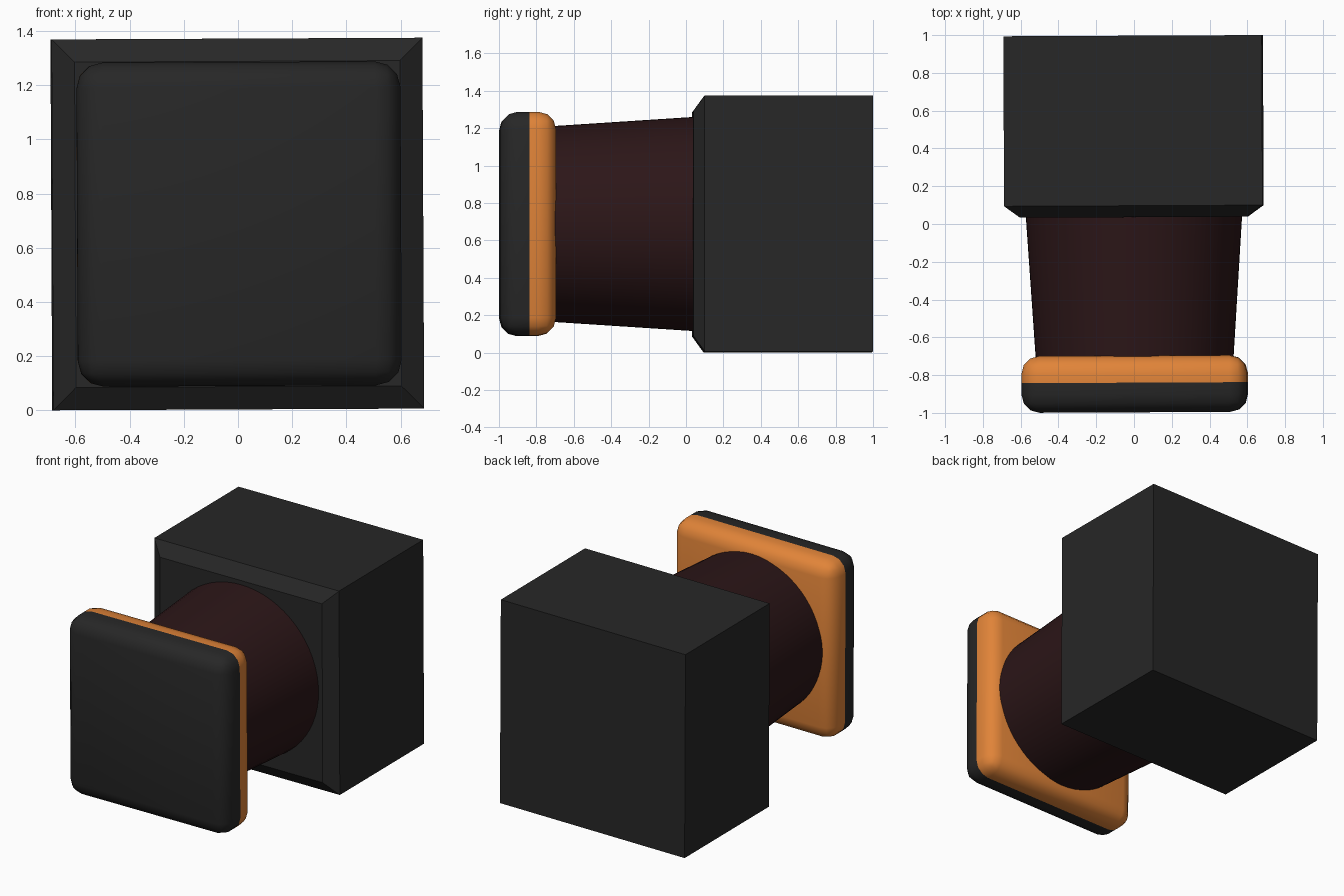
import bpy, bmesh
from math import radians, pi
from mathutils import Matrix

if "Cube" in bpy.data.objects:
    bpy.data.objects.remove(bpy.data.objects["Cube"])

CZ = 0.6875
# whole model is very slightly twisted and turned about its own axis
PLACE = (Matrix.Translation((0, 0, CZ)) @ Matrix.Rotation(radians(0.27), 4, 'Z')
         @ Matrix.Rotation(radians(-0.27), 4, 'Y'))


def material(name, rgb):
    m = bpy.data.materials.new(name)
    m.diffuse_color = (*rgb, 1)
    m.use_nodes = True
    m.node_tree.nodes["Principled BSDF"].inputs["Base Color"].default_value = m.diffuse_color
    return m


black = material("black", (0.02, 0.02, 0.02))
orange = material("orange", (0.75, 0.23, 0.04))
brown = material("dark_brown", (0.025, 0.008, 0.009))


def finish(name, bm, mats, smooth):
    bmesh.ops.recalc_face_normals(bm, faces=bm.faces)
    bm.transform(PLACE)
    me = bpy.data.meshes.new(name)
    bm.to_mesh(me)
    bm.free()
    for m in mats:
        me.materials.append(m)
    ob = bpy.data.objects.new(name, me)
    bpy.context.collection.objects.link(ob)
    if smooth:
        bpy.ops.object.select_all(action='DESELECT')
        ob.select_set(True)
        bpy.context.view_layer.objects.active = ob
        bpy.ops.object.shade_smooth_by_angle(angle=radians(40))
    return ob


# housing block: square rings lofted along y, with a chamfered front
bm = bmesh.new()
rings = []
for y, h in [(0.036, 0.6), (0.097, 0.684), (0.997, 0.684)]:
    rings.append([bm.verts.new((sx * h, y, sz * h))
                  for sx, sz in [(-1, -1), (1, -1), (1, 1), (-1, 1)]])
for a, b in zip(rings, rings[1:]):
    for i in range(4):
        j = (i + 1) % 4
        bm.faces.new((a[i], a[j], b[j], b[i]))
bm.faces.new(rings[0])
bm.faces.new(rings[-1])
finish("housing_block", bm, [black], False)

# tapered round stem between pad and housing
bm = bmesh.new()
Y0, Y1, R0, R1 = -0.75, 0.05, 0.521, 0.573
bmesh.ops.create_cone(bm, cap_ends=True, segments=64, radius1=R1, radius2=R0, depth=Y1 - Y0)
bm.transform(Matrix.Translation((0, (Y0 + Y1) / 2, 0)) @ Matrix.Rotation(pi / 2, 4, 'X'))
finish("stem", bm, [brown], True)

# rounded push pad: black front, orange back
bm = bmesh.new()
bmesh.ops.create_cube(bm, size=1)
bm.transform(Matrix.Translation((0, -0.847, 0)) @ Matrix.Diagonal((1.195, 0.3, 1.195, 1)))
bmesh.ops.bevel(bm, geom=bm.edges[:], offset=0.095, segments=3, profile=0.5, affect='EDGES')
SPLIT = -0.84
bmesh.ops.bisect_plane(bm, geom=bm.verts[:] + bm.edges[:] + bm.faces[:],
                       plane_co=(0, SPLIT, 0), plane_no=(0, 1, 0))
for f in bm.faces:
    f.material_index = 1 if f.calc_center_median().y > SPLIT else 0
finish("push_pad", bm, [black, orange], True)
